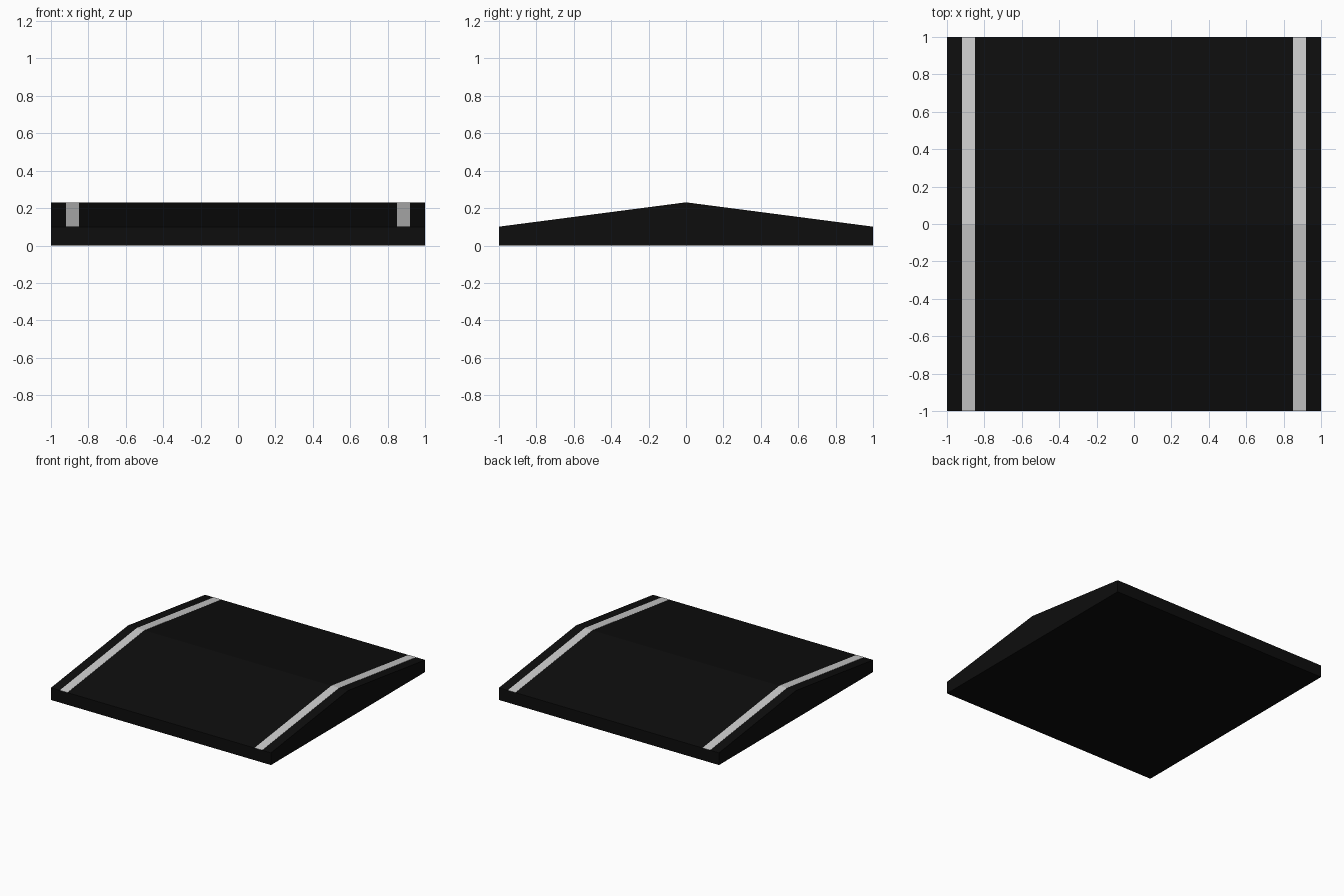
import bpy, bmesh

if "Cube" in bpy.data.objects:
    bpy.data.objects.remove(bpy.data.objects["Cube"])

# Ridge profile of the top surface, as (y, z)
TOP = [(-1.0, 0.10), (0.0, 0.23), (1.0, 0.10)]

black = bpy.data.materials.new("black_rubber")
black.diffuse_color = (0.004, 0.004, 0.004, 1)
black.use_nodes = True
black.node_tree.nodes["Principled BSDF"].inputs["Base Color"].default_value = black.diffuse_color


def extrude_profile(name, profile, x0, x1, material=None):
    """Sweep a closed y-z profile along x from x0 to x1."""
    bm = bmesh.new()
    face = bm.faces.new([bm.verts.new((x0, y, z)) for y, z in profile])
    swept = bmesh.ops.extrude_face_region(bm, geom=[face])["geom"]
    verts = [g for g in swept if isinstance(g, bmesh.types.BMVert)]
    bmesh.ops.translate(bm, verts=verts, vec=(x1 - x0, 0, 0))
    bmesh.ops.recalc_face_normals(bm, faces=bm.faces)
    mesh = bpy.data.meshes.new(name)
    bm.to_mesh(mesh)
    bm.free()
    if material:
        mesh.materials.append(material)
    obj = bpy.data.objects.new(name, mesh)
    bpy.context.collection.objects.link(obj)
    return obj


# Solid ramp body
extrude_profile("ramp_body", [(-1.0, 0.0)] + TOP + [(1.0, 0.0)], -1.0, 1.0, black)

# Thin painted stripes following the ridge near each side
lift = 0.001
stripe = [(y, z + lift) for y, z in TOP] + [(y, z - lift) for y, z in reversed(TOP)]
for side, x0, x1 in (("left", -0.92, -0.85), ("right", 0.85, 0.92)):
    extrude_profile(f"{side}_stripe", stripe, x0, x1)
